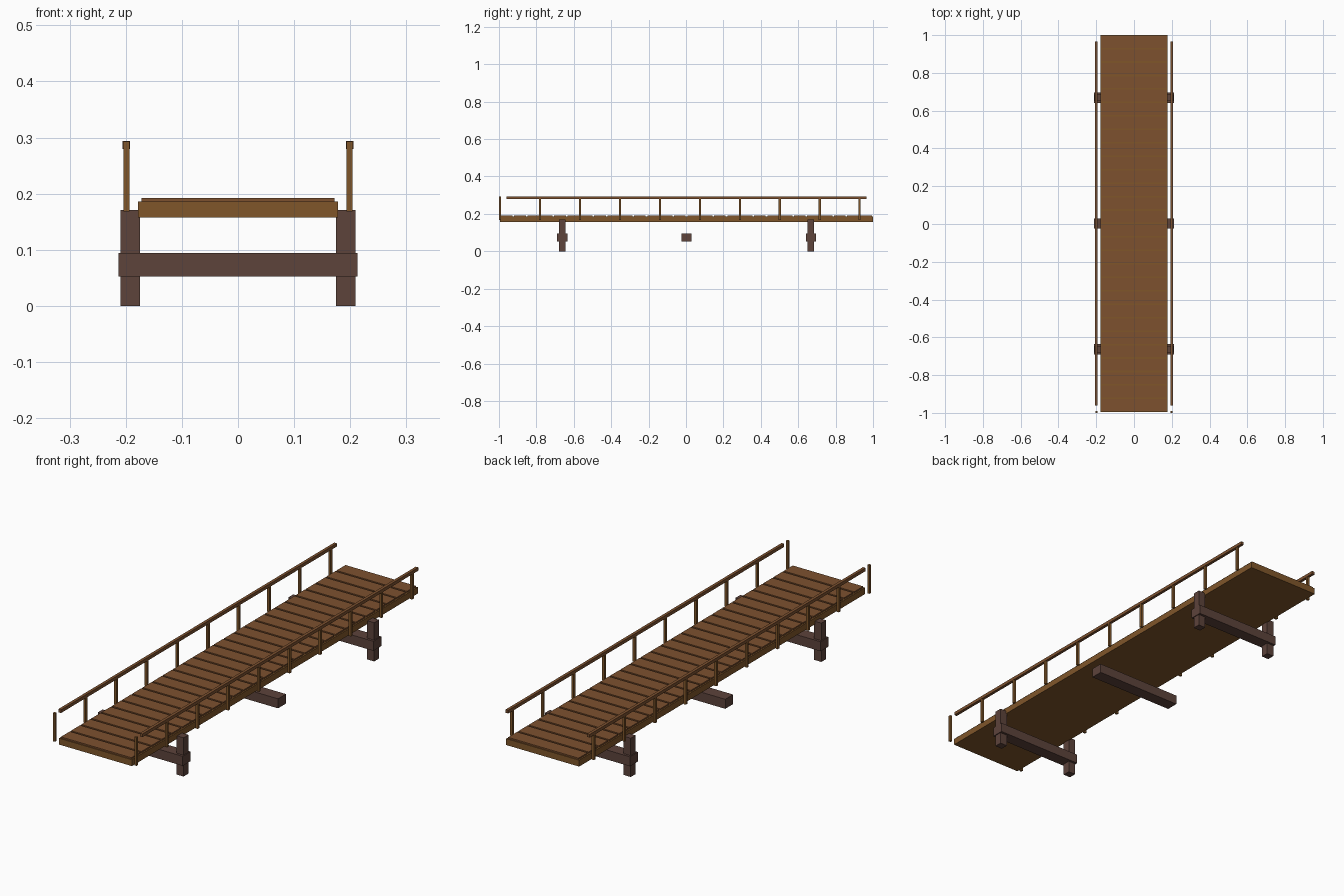
import bpy
import bmesh
from mathutils import Matrix, Vector

cube = bpy.data.objects.get("Cube")
if cube:
    bpy.data.objects.remove(cube, do_unlink=True)


def material(name, rgb):
    """Flat material from 0-255 sRGB values, stored as linear."""
    linear = [((c / 255 + 0.055) / 1.055) ** 2.4 for c in rgb]
    mat = bpy.data.materials.new(name)
    mat.use_nodes = True
    mat.diffuse_color = (*linear, 1)
    mat.node_tree.nodes["Principled BSDF"].inputs["Base Color"].default_value = (*linear, 1)
    return mat


golden_wood = material("golden brown wood", (128, 86, 42))
warm_wood = material("warm brown wood", (125, 81, 47))
dark_wood = material("dark brown wood", (93, 67, 59))


def boxes(name, mat, size, centres):
    """One object made of equal boxes at the given centres."""
    bm = bmesh.new()
    for centre in centres:
        place = Matrix.Translation(centre) @ Matrix.Diagonal((*size, 1))
        bmesh.ops.create_cube(bm, size=1, matrix=place)
    mesh = bpy.data.meshes.new(name)
    bm.to_mesh(mesh)
    bm.free()
    mesh.materials.append(mat)
    obj = bpy.data.objects.new(name, mesh)
    bpy.context.collection.objects.link(obj)
    return obj


START, END = -0.9945, 1.0
LENGTH = END - START
MID = (START + END) / 2
PLANKS = 28
PITCH = LENGTH / PLANKS
SIDES = {"left": 1, "right": -1}

# Walkway: solid deck with thin separate planks on top
boxes("deck", golden_wood, (0.356, LENGTH, 0.028), [(0, MID, 0.172)])
boxes("deck_planks", warm_wood, (0.344, PITCH * 0.88, 0.008),
      [(0, START + (i + 0.5) * PITCH, 0.188) for i in range(PLANKS)])

# Railings: a post at every third plank and a long handrail
for side, s in SIDES.items():
    boxes(side + "_railing_posts", golden_wood, (0.011, 0.011, 0.125),
          [(s * 0.199, START + i * PITCH, 0.2305) for i in range(0, PLANKS, 3)])
    boxes(side + "_handrail", warm_wood, (0.013, 1.925, 0.014),
          [(s * 0.199, MID, 0.287)])

# Supports: legs at both ends, cross beams at the ends and the middle
for end, offset in {"front": -0.665, "back": 0.665}.items():
    boxes(end + "_legs", dark_wood, (0.035, 0.034, 0.171),
          [(s * 0.192, MID + offset, 0.0855) for s in SIDES.values()])
for place, offset in {"front": -0.665, "middle": 0, "back": 0.665}.items():
    boxes(place + "_cross_beam", dark_wood, (0.426, 0.055, 0.042),
          [(0, MID + offset, 0.073)])
